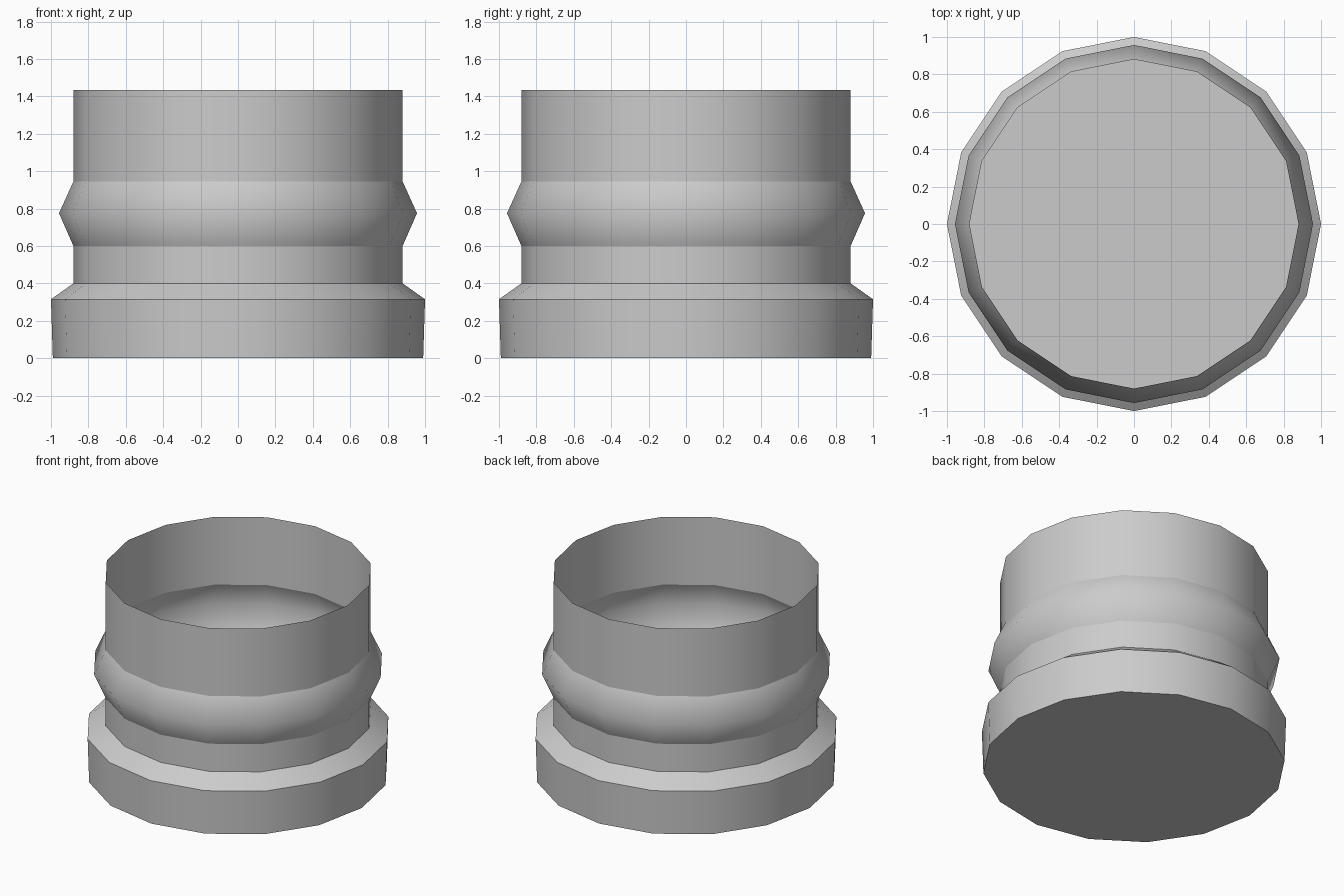
import bpy, bmesh
from math import cos, sin, tau

if "Cube" in bpy.data.objects:
    bpy.data.objects.remove(bpy.data.objects["Cube"])

SIDES = 16
# (radius, height, crisp ring?) from the base to the open rim
PROFILE = [(0.99, 0.0, True), (1.0, 0.315, True), (0.88, 0.40, True),
           (0.88, 0.60, True), (0.957, 0.775, False), (0.88, 0.945, True),
           (0.88, 1.435, True)]

bm = bmesh.new()
rings = [[bm.verts.new((r * cos(tau * i / SIDES), r * sin(tau * i / SIDES), z))
          for i in range(SIDES)] for r, z, _ in PROFILE]

# thin wall
for low, high in zip(rings, rings[1:]):
    for i in range(SIDES):
        j = (i + 1) % SIDES
        bm.faces.new((low[i], low[j], high[j], high[i])).smooth = True

# flat floor
bm.faces.new(rings[0][::-1])

# crisp rings between bands, soft bulge
for ring, (_, _, crisp) in zip(rings, PROFILE):
    for i in range(SIDES):
        bm.edges.get((ring[i], ring[(i + 1) % SIDES])).smooth = not crisp

mesh = bpy.data.meshes.new("ribbed_cup")
bm.to_mesh(mesh)
bm.free()
cup = bpy.data.objects.new("ribbed_cup", mesh)
bpy.context.collection.objects.link(cup)
